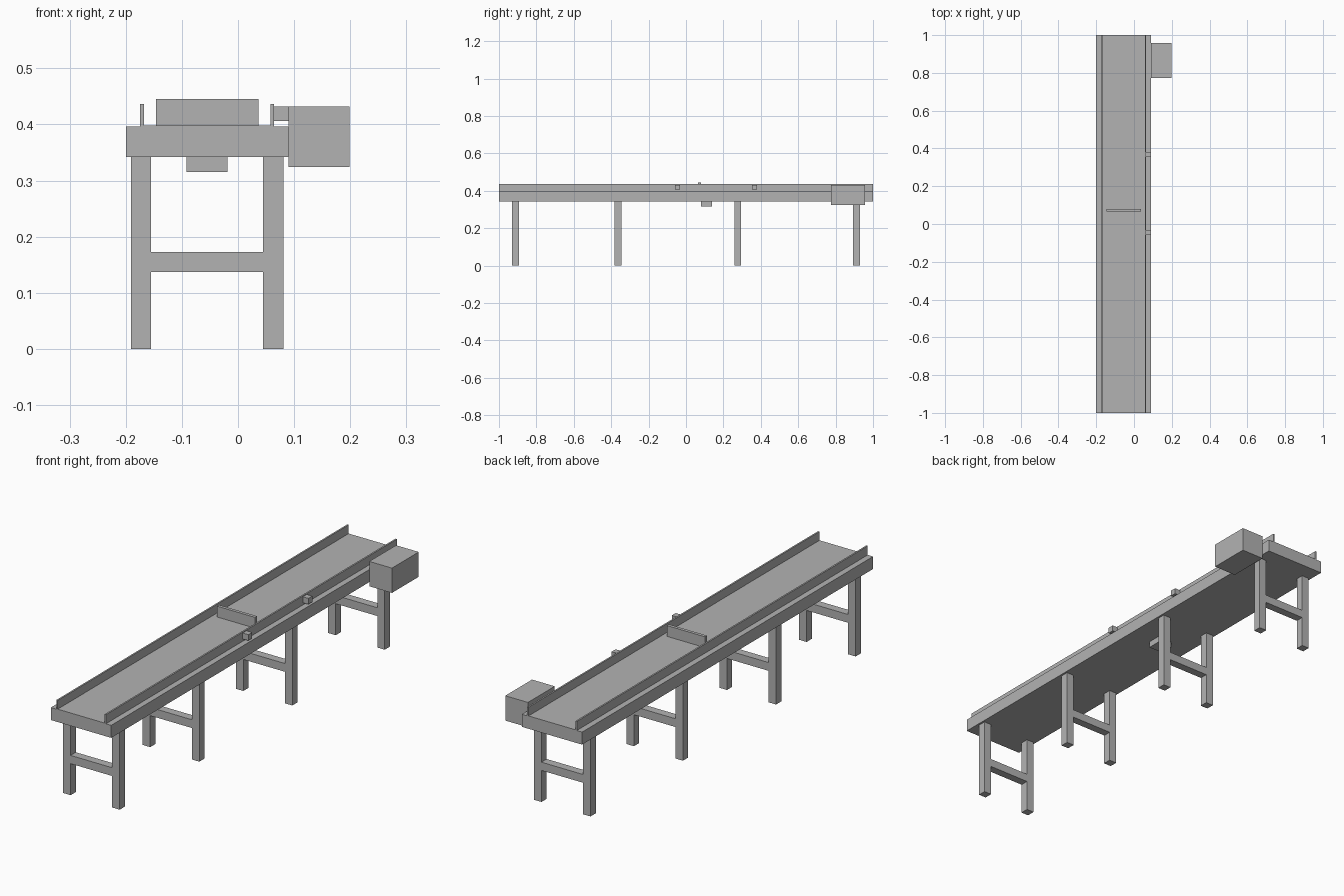
import bpy
import bmesh
from mathutils import Vector

default = bpy.data.objects.get("Cube")
if default:
    bpy.data.objects.remove(default, do_unlink=True)

# Single flat colour
grey = bpy.data.materials.new("plain_grey")
grey.use_nodes = True
GREY = (0.45, 0.45, 0.45, 1.0)
grey.diffuse_color = GREY
grey.node_tree.nodes["Principled BSDF"].inputs["Base Color"].default_value = GREY


def box(name, x, y, z):
    """Box spanning the (low, high) ranges on each axis."""
    bm = bmesh.new()
    bmesh.ops.create_cube(bm, size=1)
    spans = (x, y, z)
    centre = Vector([(lo + hi) / 2 for lo, hi in spans])
    size = Vector([hi - lo for lo, hi in spans])
    for v in bm.verts:
        v.co = v.co * size
    mesh = bpy.data.meshes.new(name)
    bm.to_mesh(mesh)
    bm.free()
    mesh.materials.append(grey)
    obj = bpy.data.objects.new(name, mesh)
    obj.location = centre
    bpy.context.collection.objects.link(obj)
    return obj


def around(c, width):
    return (c - width / 2, c + width / 2)


LENGTH = (-1.0, 1.0)
BED_X = (-0.2, 0.09)
BED_Z = (0.342, 0.3965)
BELT_TOP = 0.398
MID_X = -0.055          # centre line of the conveyor
LEG = 0.036

# Bed, belt and side rails
box("bed", BED_X, LENGTH, BED_Z)
box("belt", around(MID_X, 0.225), LENGTH, (BED_Z[1] - 0.002, BELT_TOP))
for side, label in ((-1, "right"), (1, "left")):
    box("guide_rail_" + label, around(MID_X + side * 0.116, 0.007),
        LENGTH, (BED_Z[1], 0.436))

# Leg frames with a cross bar each
for i, y in enumerate((-0.911, -0.364, 0.276, 0.911), 1):
    for side, label in ((-1, "right"), (1, "left")):
        box(f"leg_{label}_{i}", around(MID_X + side * 0.118, LEG),
            around(y, LEG), (0.0, BED_Z[0]))
    box(f"cross_bar_{i}", around(MID_X, 0.2), around(y, LEG), (0.137, 0.173))

# Drive motor housing on the left side
box("motor_housing", (BED_X[1], 0.199), (0.774, 0.958), (0.324, 0.432))

# Sensors on the outside of the left rail
for i, y in enumerate((-0.046, 0.367), 1):
    box(f"sensor_{i}", (0.063, 0.091), around(y, 0.027), (0.406, 0.432))

# Stop plate across the belt and its actuator beneath the bed
box("stop_plate", around(MID_X, 0.183), around(0.072, 0.014), (BELT_TOP, 0.445))
box("stop_actuator", around(MID_X, 0.073), (0.08, 0.139), (0.315, BED_Z[0]))
